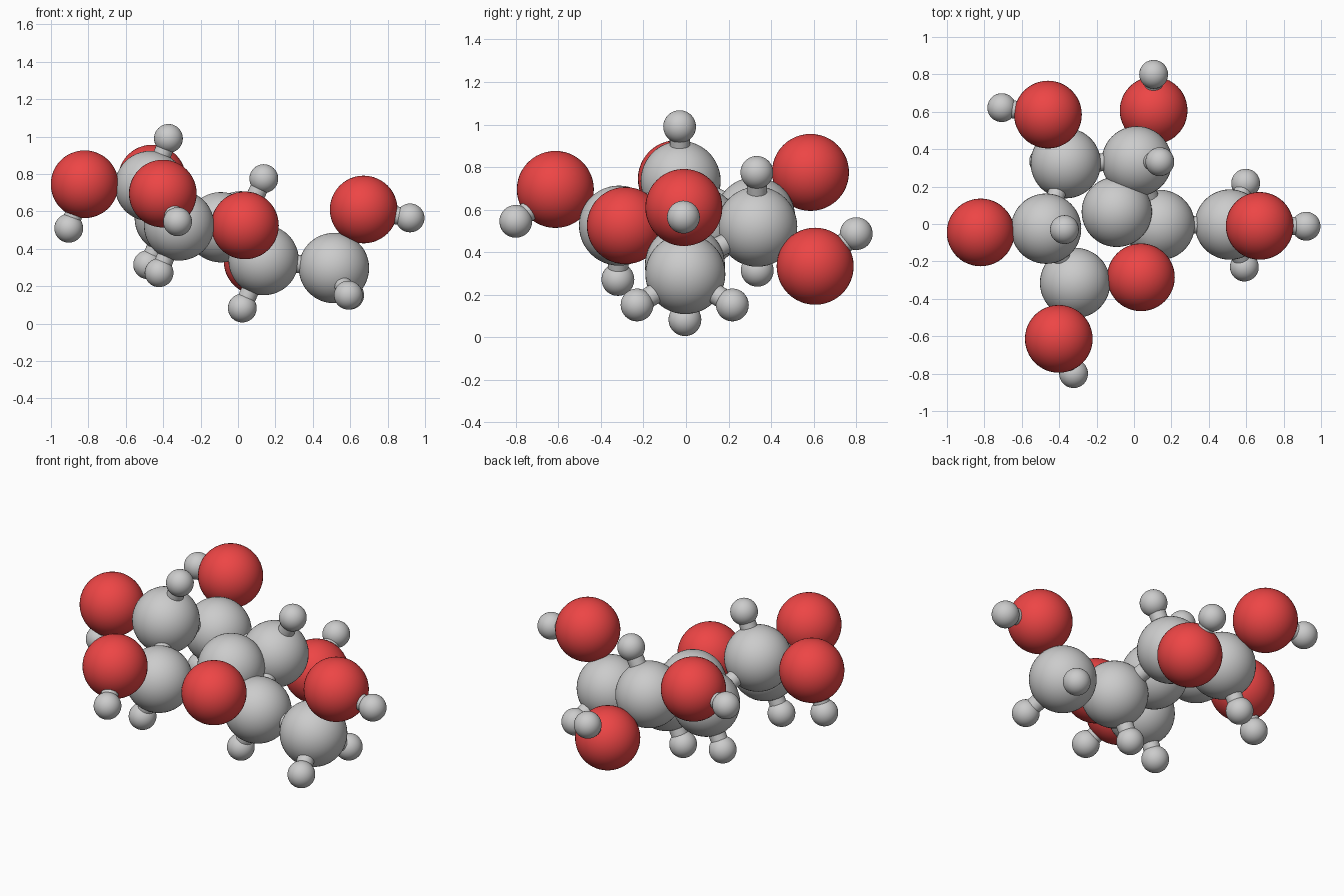
import bpy
from mathutils import Vector

if "Cube" in bpy.data.objects:
    bpy.data.objects.remove(bpy.data.objects["Cube"])

# Atom kinds: radius
RADIUS = {"carbon": 0.188, "oxygen": 0.181, "hydrogen": 0.077}
BOND_RADIUS = 0.048

red = bpy.data.materials.new("oxygen_red")
red.diffuse_color = (0.85, 0.06, 0.06, 1)
red.use_nodes = True
red.node_tree.nodes["Principled BSDF"].inputs["Base Color"].default_value = red.diffuse_color

# Atom centres
ATOMS = {
    # ring
    "carbon_a": (-0.365, 0.325, 0.565),
    "carbon_b": (0.015, 0.335, 0.52),
    "carbon_c": (0.137, -0.005, 0.34),
    "oxygen_ring": (0.037, -0.285, 0.525),
    "carbon_d": (-0.315, -0.315, 0.525),
    "carbon_e": (-0.47, -0.025, 0.735),
    # extra carbon inside the ring
    "carbon_inner": (-0.092, 0.065, 0.515),
    # side arm
    "carbon_arm": (0.513, -0.003, 0.297),
    "oxygen_arm": (0.672, -0.01, 0.61),
    "hydrogen_arm_end": (0.92, -0.012, 0.565),
    "hydrogen_arm_left": (0.59, -0.23, 0.152),
    "hydrogen_arm_right": (0.597, 0.218, 0.152),
    # hydroxyl groups
    "oxygen_a": (-0.46, 0.585, 0.775),
    "hydrogen_oa": (-0.707, 0.622, 0.755),
    "oxygen_b": (0.105, 0.607, 0.334),
    "hydrogen_ob": (0.105, 0.80, 0.487),
    "oxygen_d": (-0.402, -0.614, 0.695),
    "hydrogen_od": (-0.323, -0.80, 0.545),
    "oxygen_e": (-0.82, -0.045, 0.745),
    "hydrogen_oe": (-0.905, -0.045, 0.51),
    # hydrogens on the ring
    "hydrogen_a": (-0.483, 0.335, 0.315),
    "hydrogen_b": (0.138, 0.333, 0.775),
    "hydrogen_c": (0.023, -0.005, 0.083),
    "hydrogen_d": (-0.422, -0.32, 0.272),
    "hydrogen_e": (-0.372, -0.03, 0.99),
}


def add_atom(name, centre):
    kind = name.split("_")[0]
    bpy.ops.mesh.primitive_uv_sphere_add(segments=48, ring_count=24,
                                         radius=RADIUS[kind], location=centre)
    ob = bpy.context.object
    ob.name = name
    bpy.ops.object.shade_smooth()
    if kind == "oxygen":
        ob.data.materials.append(red)


def add_bond(first, second):
    a, b = Vector(ATOMS[first]), Vector(ATOMS[second])
    d = b - a
    bpy.ops.mesh.primitive_cylinder_add(vertices=24, radius=BOND_RADIUS, depth=d.length,
                                        location=(a + b) / 2,
                                        rotation=d.to_track_quat('Z', 'Y').to_euler())
    bpy.context.object.name = f"bond_{first}_{second}"
    bpy.ops.object.shade_smooth_by_angle()


for name, centre in ATOMS.items():
    add_atom(name, centre)

# Bonds around the ring
ring = ["carbon_a", "carbon_b", "carbon_c", "oxygen_ring", "carbon_d", "carbon_e"]
for first, second in zip(ring, ring[1:] + ring[:1]):
    add_bond(first, second)

# Ring carbons to their hydrogens and hydroxyl groups
for letter in "abcde":
    add_bond("carbon_" + letter, "hydrogen_" + letter)
for letter in "abde":
    add_bond("carbon_" + letter, "oxygen_" + letter)
    add_bond("oxygen_" + letter, "hydrogen_o" + letter)

# Side arm bonds
add_bond("carbon_c", "carbon_arm")
add_bond("oxygen_arm", "hydrogen_arm_end")
for end in ("oxygen_arm", "hydrogen_arm_left", "hydrogen_arm_right"):
    add_bond("carbon_arm", end)
